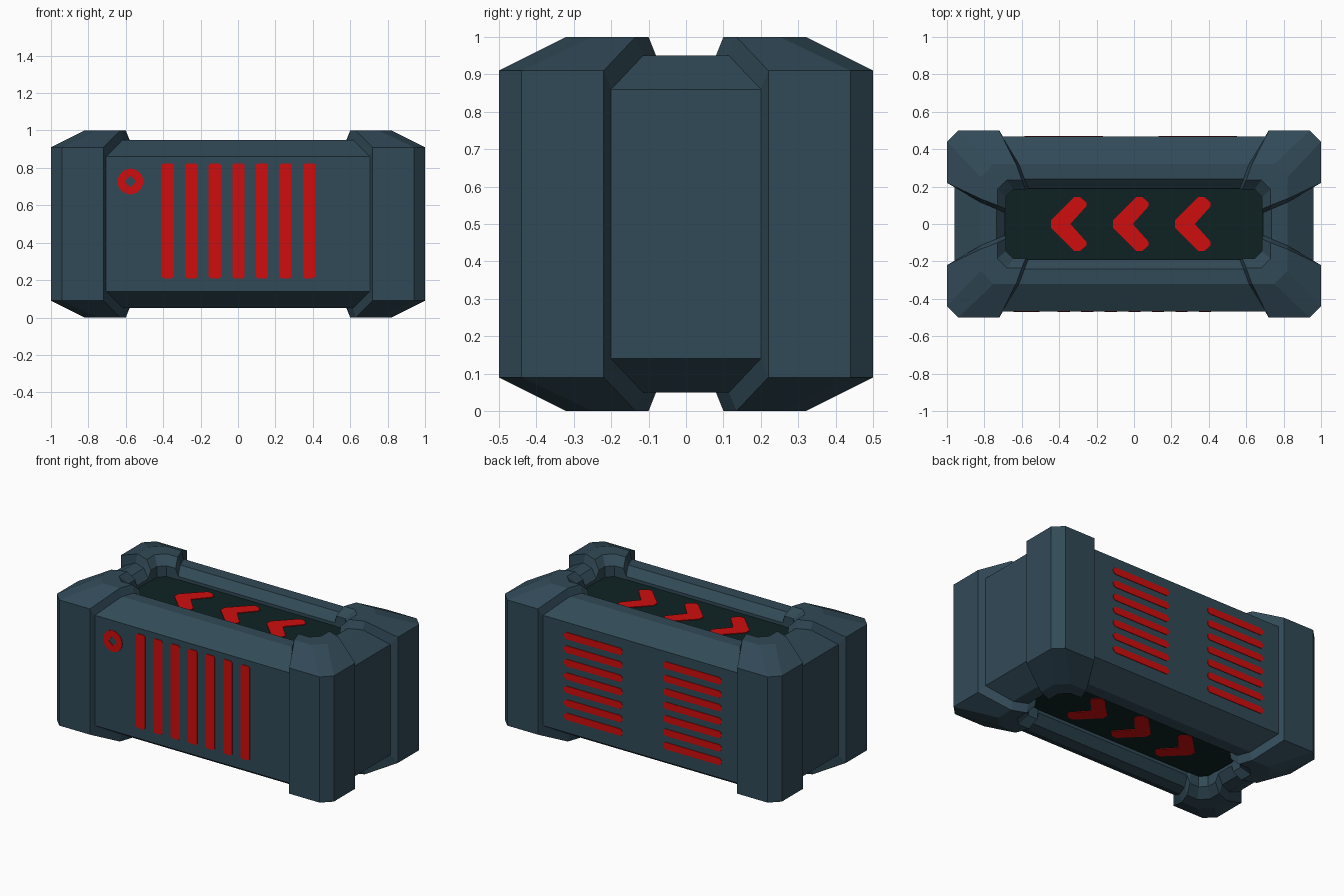
import bpy, bmesh, math

if "Cube" in bpy.data.objects:
    bpy.data.objects.remove(bpy.data.objects["Cube"])


def material(name, rgb):
    m = bpy.data.materials.new(name)
    m.diffuse_color = (*rgb, 1)
    m.use_nodes = True
    m.node_tree.nodes["Principled BSDF"].inputs["Base Color"].default_value = m.diffuse_color
    return m


SHELL = material("slate_blue", (0.031, 0.068, 0.095))
DARK = material("dark_green_black", (0.0045, 0.0165, 0.0165))
RED = material("signal_red", (0.62, 0.004, 0.004))


def make_object(name, bm, mats):
    bmesh.ops.recalc_face_normals(bm, faces=bm.faces)
    me = bpy.data.meshes.new(name)
    bm.to_mesh(me)
    bm.free()
    for m in mats:
        me.materials.append(m)
    ob = bpy.data.objects.new(name, me)
    bpy.context.collection.objects.link(ob)
    return ob


def loft(rings):
    """Skin closed rings of equal point count and cap both ends."""
    bm = bmesh.new()
    vs = [[bm.verts.new(p) for p in r] for r in rings]
    n = len(vs[0])
    for a, b in zip(vs, vs[1:]):
        for i in range(n):
            j = (i + 1) % n
            bm.faces.new((a[i], a[j], b[j], b[i]))
    caps = [bm.faces.new(vs[0]), bm.faces.new(vs[-1])]
    return bm, caps


def octagon(z, hx, hy, c):
    q = [(hx, hy - c), (hx - c, hy)]
    pts = q + [(-x, y) for x, y in q[::-1]]
    pts += [(-x, -y) for x, y in pts]
    return [(x, y, z) for x, y in pts]


def flip(ring):
    return [(x, y, 1 - z) for x, y, z in ring]


# Main body: chamfered box with a sunken panel at top and bottom
BODY = [(0.86, 0.96, 0.467, 0.06), (0.95, 0.82, 0.32, 0.07),
        (0.95, 0.735, 0.24, 0.05), (0.90, 0.69, 0.19, 0.04),
        (0.88, 0.69, 0.19, 0.04)]
upper = [octagon(*b) for b in BODY]
bm, caps = loft([flip(r) for r in upper[::-1]] + upper)
for f in caps:
    f.material_index = 1
make_object("crate_body", bm, [SHELL, DARK])

# Corner guards: L-shaped section wrapping the edge and dipping into the recess
# (z, half x, half y, chamfer, inner end on front, inner end on side)
GUARD = [(0.91, 1.0, 0.5, 0.06, 0.72, 0.22), (1.0, 0.82, 0.32, 0.07, 0.63, 0.135),
         (1.0, 0.73, 0.235, 0.05, 0.60, 0.10), (0.95, 0.685, 0.185, 0.04, 0.58, 0.08),
         (0.872, 0.685, 0.185, 0.04, 0.58, 0.08)]


def guard_ring(g, b):
    z, hx, hy, c, ax, by = g
    bz, bx, byy, bc = b
    return [(ax - 0.015, byy, bz), (ax, hy, z), (hx - c, hy, z), (hx, hy - c, z),
            (hx, by, z), (bx, by - 0.02, bz), (bx, byy - bc, bz), (bx - bc, byy, bz)]


upper = [guard_ring(g, b) for g, b in zip(GUARD, BODY)]
bm, _ = loft([flip(r) for r in upper[::-1]] + upper)
guards = make_object("corner_guards", bm, [SHELL])
mod = guards.modifiers.new("mirror", 'MIRROR')
mod.use_axis = (True, True, False)
mod.use_mirror_merge = False

# Painted markings: thin plates on the front, back, top and bottom
T = 0.004


def plates(name, polys, place):
    """polys: 2D outlines; place(u, v, h) maps them to 3D at height h."""
    bm = bmesh.new()
    for poly in polys:
        lo = [bm.verts.new(place(u, v, -T / 2)) for u, v in poly]
        hi = [bm.verts.new(place(u, v, T)) for u, v in poly]
        n = len(poly)
        bm.faces.new(lo)
        bm.faces.new(hi)
        for i in range(n):
            j = (i + 1) % n
            bm.faces.new((lo[i], lo[j], hi[j], hi[i]))
    return make_object(name, bm, [RED])


def bar(u, v, w, h, c):
    return [(x + u, y + v) for x, y, _ in octagon(0, w / 2, h / 2, c)]


def front(u, v, h):
    return (u, -0.467 - h, v)


def back(u, v, h):
    return (u, 0.467 + h, v)


# Seven upright front stripes
plates("front_stripes",
       [bar(-0.375 + 0.1258 * i, 0.517, 0.066, 0.615, 0.01) for i in range(7)], front)

# Ring mark with a diamond hole, cut into segments
N = 16


def ring_points(i):
    a = 2 * math.pi * i / N
    ca, sa = math.cos(a), math.sin(a)
    d = 0.03 / (abs(ca) + abs(sa))
    return [(-0.575 + r * ca, 0.727 + r * sa) for r in (d, 0.069)]


plates("front_ring",
       [ring_points(i) + ring_points(i + 1)[::-1] for i in range(N)], front)

# Two columns of seven vents on the back
plates("back_stripes",
       [bar(x, 0.247 + 0.0877 * i, 0.42, 0.045, 0.014)
        for x in (0.34, -0.375) for i in range(7)], back)

# Three chevrons on each sunken panel, pointing to -x
half = [(0, 0.02), (0.125, 0.145), (0.155, 0.145), (0.19, 0.115), (0.19, 0.095)]
chevron = half + [(0.105, 0)] + [(x, -y) for x, y in half[::-1]]
chevrons = [[(x + t, y) for x, y in chevron] for t in (-0.445, -0.112, 0.22)]
plates("top_chevrons", chevrons, lambda u, v, h: (u, v, 0.88 + h))
plates("bottom_chevrons", chevrons, lambda u, v, h: (u, v, 0.12 - h))
